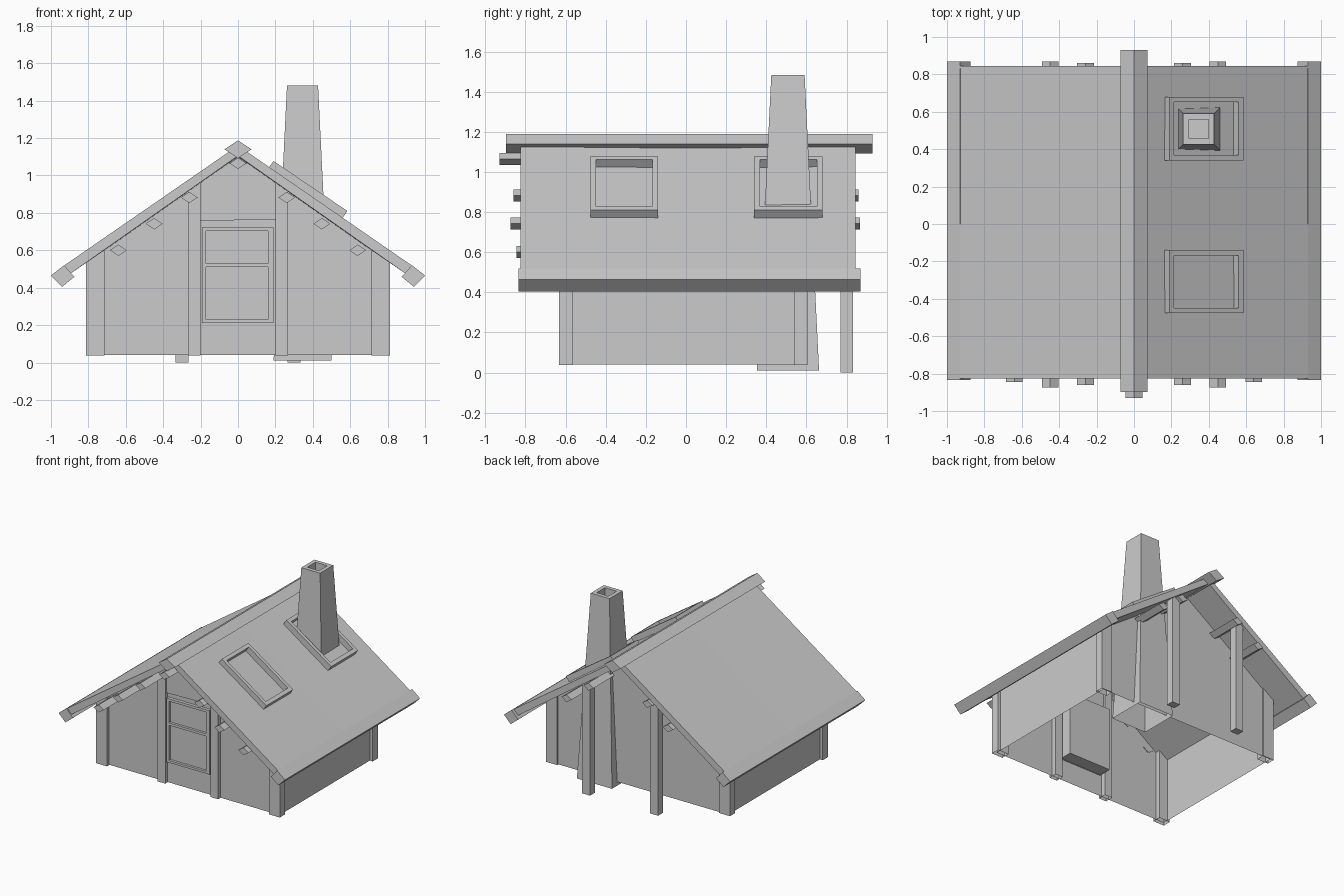
import bpy, bmesh

if "Cube" in bpy.data.objects:
    bpy.data.objects.remove(bpy.data.objects["Cube"])

SLOPE = 0.69


def under(x):
    """Height of the roof underside at x."""
    return 1.10 - SLOPE * abs(x)


def finish(name, bm):
    bmesh.ops.recalc_face_normals(bm, faces=bm.faces)
    me = bpy.data.meshes.new(name)
    bm.to_mesh(me)
    bm.free()
    ob = bpy.data.objects.new(name, me)
    bpy.context.collection.objects.link(ob)
    return ob


def prism(name, pts, y0, y1, mirror=False, skip=()):
    """Extrude an (x, z) outline along y; skip leaves out numbered side faces."""
    bm = bmesh.new()
    for s in ((1, -1) if mirror else (1,)):
        a = [bm.verts.new((s * x, y0, z)) for x, z in pts]
        b = [bm.verts.new((s * x, y1, z)) for x, z in pts]
        n = len(pts)
        bm.faces.new(a)
        bm.faces.new(b)
        for i in range(n):
            if i not in skip:
                j = (i + 1) % n
                bm.faces.new((a[i], a[j], b[j], b[i]))
    return finish(name, bm)


def box(name, x0, x1, y0, y1, z0, z1):
    return prism(name, [(x0, z0), (x1, z0), (x1, z1), (x0, z1)], y0, y1)


def diamond(x, z, w=0.045, h=0.03):
    return [(x - w, z), (x, z - h), (x + w, z), (x, z + h)]


def posts(name, x0, x1, y0, y1, z0, skip=()):
    """Mirrored pair of posts with tops cut to the roof slope."""
    prism(name, [(x0, z0), (x1, z0), (x1, under(x1)), (x0, under(x0))], y0, y1, True, skip)


# Hollow walls: open floor and open under the roof
prism("walls", [(-0.79, 0.04), (0.79, 0.04), (0.79, under(0.79)), (0, under(0)),
                (-0.79, under(0.79))], -0.605, 0.595, skip=(0, 2, 3))

# Timber posts
posts("front_corner_posts", 0.715, 0.812, -0.632, -0.565, 0.037, (0,))
posts("back_corner_posts", 0.715, 0.812, 0.54, 0.605, 0.037, (0,))
posts("front_door_posts", 0.20, 0.267, -0.632, -0.565, 0.037, (0,))
posts("back_porch_posts", 0.265, 0.335, 0.77, 0.832, 0.0)

# Gable panel above the door
prism("gable_panel", [(-0.2, 0.757), (0.2, 0.765), (0.2, under(0.2)), (0, under(0)),
                      (-0.2, under(0.2))], -0.618, -0.58)

# Two-pane door with raised frame
box("door_back", -0.19, 0.185, -0.61, -0.50, 0.215, 0.72)
for name, x0, x1, z0, z1 in (("left", -0.192, -0.17, 0.212, 0.722),
                             ("right", 0.16, 0.19, 0.212, 0.722),
                             ("bottom", -0.17, 0.16, 0.212, 0.23),
                             ("middle", -0.17, 0.16, 0.51, 0.53),
                             ("top", -0.17, 0.16, 0.702, 0.722)):
    box("door_frame_" + name, x0, x1, -0.63, -0.60, z0, z1)

# Roof slopes with a slight sag in the middle of the ridge
bm = bmesh.new()
for s in (1, -1):
    rows = []
    for y, sag in ((-0.825, 0), (0, 0.015), (0.845, 0)):
        rows.append([bm.verts.new((s * x, y, z)) for x, z in
                     ((0, 1.16 - sag), (0.945, 0.508), (0.915, 0.462), (0, 1.105 - sag))])
    for r, q in zip(rows, rows[1:]):
        for i in range(3):
            bm.faces.new((r[i], r[i + 1], q[i + 1], q[i]))
    bm.faces.new(rows[0])
    bm.faces.new(rows[-1])
finish("roof", bm)

# Ridge cap, eave boards, ridge beam
prism("ridge_cap", diamond(0, 1.14, 0.072, 0.048), -0.898, 0.93)
prism("eave_boards", [(0.93, 0.52), (1.0, 0.465), (0.94, 0.405), (0.875, 0.458)],
      -0.835, 0.87, True)
prism("ridge_beam", diamond(0, 1.065), -0.93, -0.6)

# Purlin ends under the overhangs
for x, z, front, back in ((0.64, 0.60, -0.845, None), (0.448, 0.742, -0.875, 0.868),
                          (0.26, 0.882, -0.86, 0.86)):
    prism("front_purlins", diamond(x, z), front, -0.6, True)
    if back:
        prism("back_purlins", diamond(x, z), 0.59, back, True)

# Skylight frames on the right slope
A, B = (0.19, 1.077), (0.585, 0.81)


def strip(t0, t1):
    top = [(A[0] + (B[0] - A[0]) * t, A[1] + (B[1] - A[1]) * t) for t in (t0, t1)]
    return top + [(x - 0.04, z - 0.057) for x, z in reversed(top)]


for y0, y1 in ((-0.477, -0.14), (0.34, 0.68)):
    prism("skylight_upper_bar", strip(0, 0.06), y0, y1)
    prism("skylight_lower_bar", strip(0.935, 1), y0, y1)
    prism("skylight_side_bar", strip(0.06, 0.935), y0, y0 + 0.028)
    prism("skylight_side_bar", strip(0.06, 0.935), y1 - 0.028, y1)

# Tapered chimney: outer shell, rim, and flue; open underneath
bm = bmesh.new()
rings = []
for h, z in ((0.155, 0.01), (0.083, 1.482), (0.052, 1.482), (0.052, 1.3)):
    rings.append([bm.verts.new((0.345 + h * i, 0.508 + h * j, z))
                  for i, j in ((-1, -1), (1, -1), (1, 1), (-1, 1))])
for r, q in zip(rings, rings[1:]):
    for i in range(4):
        j = (i + 1) % 4
        bm.faces.new((r[i], r[j], q[j], q[i]))
bm.faces.new(rings[-1])
finish("chimney", bm)
